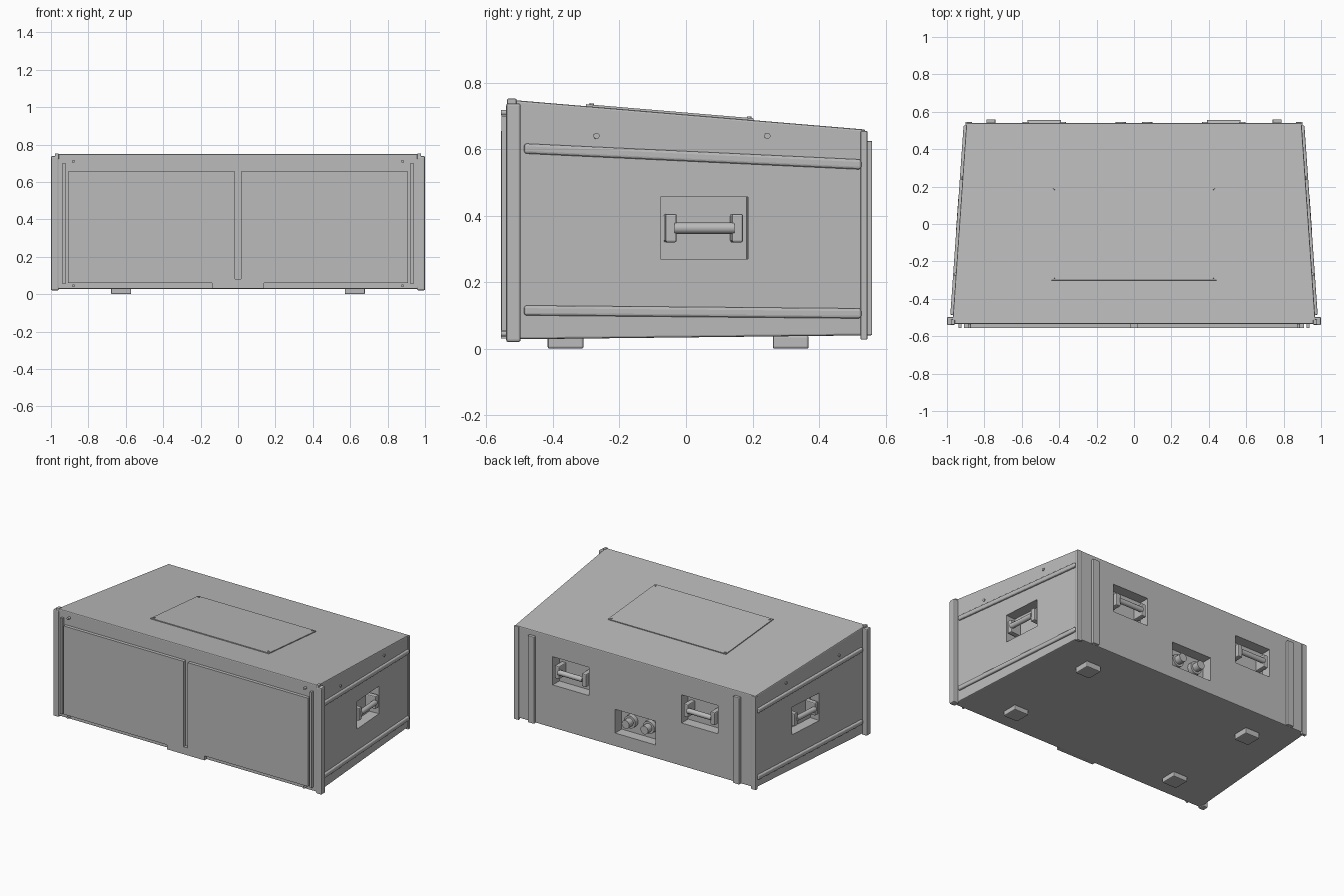
import bpy, bmesh, math
from mathutils import Matrix, Vector

if "Cube" in bpy.data.objects:
    bpy.data.objects.remove(bpy.data.objects["Cube"])

grey = bpy.data.materials.new("cabinet_grey")
grey.use_nodes = True
tone = (0.5, 0.5, 0.5, 1)
grey.diffuse_color = tone
grey.node_tree.nodes["Principled BSDF"].inputs["Base Color"].default_value = tone


def frame(origin, up, out):
    """Matrix whose axes are across, up and outward from a panel."""
    w = Vector(out).normalized()
    v = Vector(up).normalized()
    u = v.cross(w)
    m = Matrix((u, v, w)).transposed().to_4x4()
    m.translation = origin
    return m


def finish(name, bm, bevel=0, segments=2):
    bmesh.ops.recalc_face_normals(bm, faces=bm.faces)
    if bevel:
        bmesh.ops.bevel(bm, geom=bm.edges[:], offset=bevel, segments=segments,
                        profile=0.5, affect='EDGES')
    mesh = bpy.data.meshes.new(name)
    bm.to_mesh(mesh)
    bm.free()
    mesh.materials.append(grey)
    ob = bpy.data.objects.new(name, mesh)
    bpy.context.collection.objects.link(ob)
    return ob


def slab(name, fr, points, w0, w1, bevel=0, segments=2):
    """Outline on a panel, extruded outward from w0 to w1."""
    bm = bmesh.new()
    face = bm.faces.new([bm.verts.new((u, v, w0)) for u, v in points])
    new = bmesh.ops.extrude_face_region(bm, geom=[face])["geom"]
    for vert in new:
        if isinstance(vert, bmesh.types.BMVert):
            vert.co.z = w1
    bm.transform(fr)
    return finish(name, bm, bevel, segments)


def rect(u0, u1, v0, v1):
    return [(u0, v0), (u1, v0), (u1, v1), (u0, v1)]


def rod(name, fr, u, v, w, radius, length, along='W', sides=20):
    bm = bmesh.new()
    bmesh.ops.create_cone(bm, cap_ends=True, segments=sides, radius1=radius,
                          radius2=radius, depth=length)
    turn = Matrix.Rotation(math.pi / 2, 4, 'Y') if along == 'U' else Matrix()
    bm.transform(fr @ Matrix.Translation((u, v, w)) @ turn)
    ob = finish(name, bm)
    bpy.ops.object.select_all(action='DESELECT')
    ob.select_set(True)
    bpy.context.view_layer.objects.active = ob
    bpy.ops.object.shade_smooth_by_angle()
    return ob


# Panel frames
UP = (0, 0, 1)
SLOPE = 0.084
front = frame((0, -0.535, 0), UP, (0, -1, 0))
back = frame((0, 0.54, 0), UP, (0, 1, 0))
top = frame((0, 0, 0.704), (0, 1, -SLOPE), (0, SLOPE, 1))
under = frame((0, 0, 0.035), (0, 1, 0), (0, 0, -1))
sides = {s: frame((s * 0.934, 0, 0), UP, (s, 0.07, 0)) for s in (1, -1)}

# Tapered wedge cabinet
bm = bmesh.new()
bmesh.ops.create_cube(bm, size=2)
for vert in bm.verts:
    x, y, z = vert.co
    rear = y > 0
    vert.co = (x * (0.896 if rear else 0.971), 0.54 if rear else -0.535,
               (0.659 if rear else 0.749) if z > 0 else (0.04 if rear else 0.028))
body = finish("cabinet_body", bm, 0.006)

# Recessed pockets for handles and sockets
pockets = [(back, u, 0.425, 0.135, 0.095) for u in (0.48, -0.48)]
pockets += [(sides[s], s * 0.055, 0.3625, 0.132, 0.093) for s in (1, -1)]
pockets.append((back, 0, 0.21, 0.15, 0.08))
for fr, u, v, half_u, half_v in pockets:
    cutter = slab("pocket_cutter", fr, rect(u - half_u, u + half_u, v - half_v, v + half_v),
                  -0.07, 0.05)
    cutter.hide_render = True
    cut = body.modifiers.new("pocket", 'BOOLEAN')
    cut.object = cutter
    cut.solver = 'EXACT'
    bpy.context.view_layer.objects.active = body
    bpy.ops.object.modifier_apply(modifier=cut.name)
    bpy.data.objects.remove(cutter)

# Carry handles
for fr, u, v, _, _ in pockets[:4]:
    rod("handle_grip", fr, u, v, -0.002, 0.017, 0.18, 'U')
    for d in (-1, 1):
        c = u + d * 0.1
        slab("handle_mount", fr, rect(c - 0.017, c + 0.017, v - 0.043, v + 0.043),
             -0.072, 0.006, 0.006)

# Rear sockets
for u in (-0.07, 0.07):
    rod("socket_flange", back, u, 0.21, -0.055, 0.042, 0.03)
    rod("socket_barrel", back, u, 0.21, -0.025, 0.028, 0.06)

# Front grille with central slit and bottom tab
grille = [(-0.91, 0.06), (-0.14, 0.06), (-0.14, 0.03), (0.14, 0.03), (0.14, 0.06),
          (0.91, 0.06), (0.91, 0.655), (0.015, 0.655), (0.015, 0.08), (-0.015, 0.08),
          (-0.015, 0.655), (-0.91, 0.655)]
slab("front_grille", front, grille, -0.002, 0.022)

for s in (1, -1):
    # Front trim, posts and screws
    slab("front_trim_strip", front, rect(s * 0.93 - 0.007, s * 0.93 + 0.007, 0.055, 0.70),
         -0.002, 0.02)
    slab("front_corner_post", front, rect(s * 0.979 - 0.021, s * 0.979 + 0.021, 0.02, 0.738),
         -0.038, 0.006, 0.007)
    slab("front_post_cap", front, rect(s * 0.968 - 0.01, s * 0.968 + 0.01, 0.72, 0.752),
         -0.025, 0.003, 0.003)
    for v in (0.045, 0.71):
        rod("front_screw", front, s * 0.88, v, 0.01, 0.008, 0.022)

    # Side rails and screws
    fr = sides[s]
    for name, z0, z1 in (("upper_side_rail", 0.602, 0.554), ("lower_side_rail", 0.115, 0.106)):
        ends = [(s * -0.488, z0), (s * 0.528, z1)]
        outline = [(u, z - 0.015) for u, z in ends] + [(u, z + 0.015) for u, z in ends[::-1]]
        slab(name, fr, outline, -0.012, 0.014, 0.008, 3)
    for y in (-0.27, 0.245):
        rod("side_screw", fr, s * y, 0.64, 0.002, 0.009, 0.008)

    # Rear runners and corner trims
    slab("rear_runner", back, rect(s * 0.765 - 0.024, s * 0.765 + 0.024, 0.04, 0.625),
         -0.002, 0.02, 0.004)
    slab("rear_corner_trim", back, rect(s * 0.884 - 0.018, s * 0.884 + 0.018, 0.027, 0.655),
         -0.015, 0.006, 0.004)

    # Feet
    for y in (-0.362, 0.315):
        slab("foot", under, rect(s * 0.625 - 0.054, s * 0.625 + 0.054, -y - 0.054, -y + 0.054)
             if under.col[1].y < 0 else
             rect(s * 0.625 - 0.054, s * 0.625 + 0.054, y - 0.054, y + 0.054),
             -0.005, 0.035, 0.006)

    # Top plate screws
    for v in (-0.285, 0.19):
        rod("plate_screw", top, s * 0.425, v, 0.006, 0.007, 0.008)

# Top access plate
slab("top_plate", top, rect(-0.44, 0.44, -0.302, 0.203), -0.002, 0.006)
